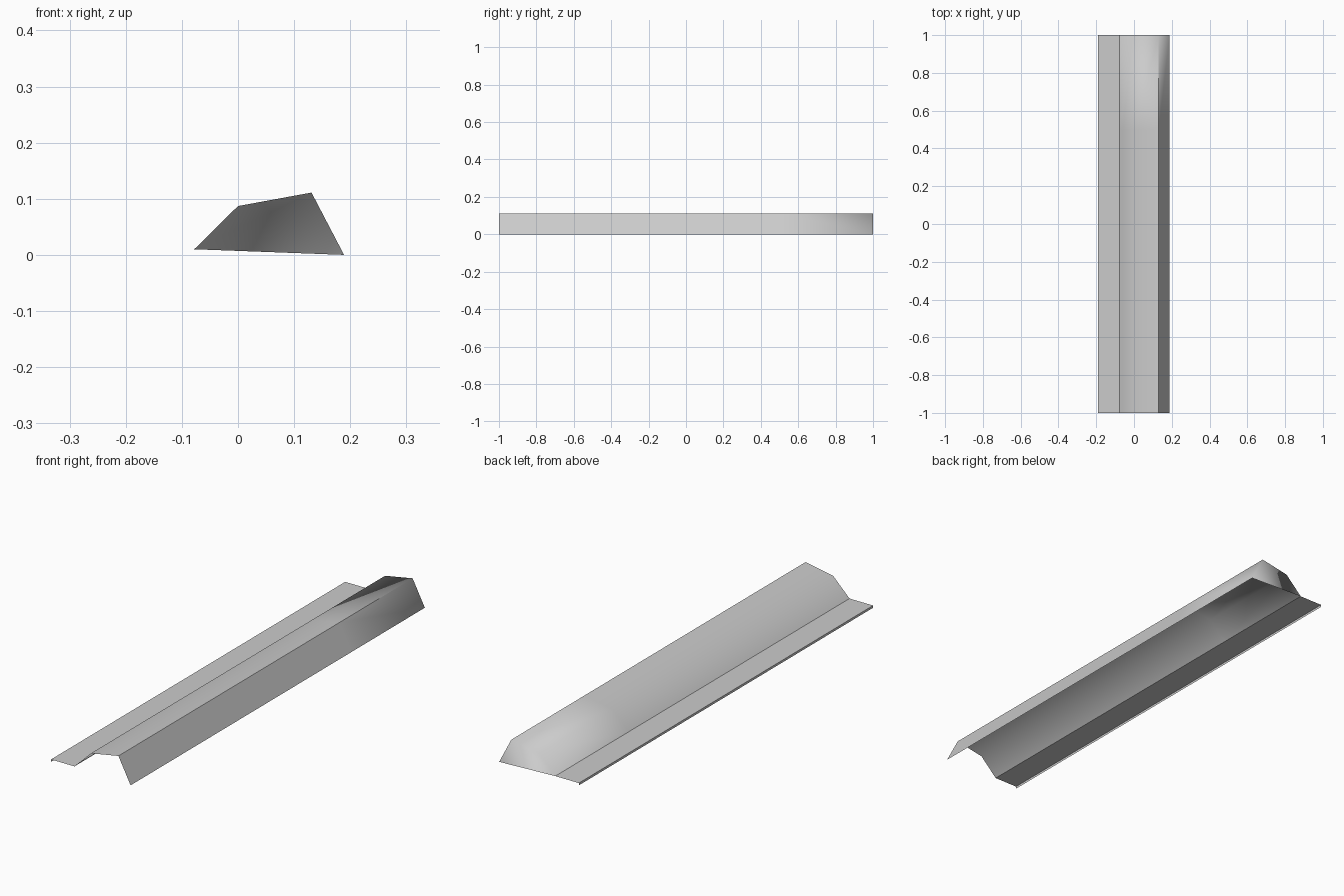
import bpy
import bmesh

cube = bpy.data.objects.get("Cube")
if cube:
    bpy.data.objects.remove(cube, do_unlink=True)

grey = bpy.data.materials.new("plain_grey")
grey.use_nodes = True
colour = (0.6, 0.6, 0.6, 1)
grey.diffuse_color = colour
grey.node_tree.nodes["Principled BSDF"].inputs["Base Color"].default_value = colour

# Cross-section: lip, flange, inner slope, crown, outer wall
profile = [(-0.19, 0), (-0.19, 0.01), (-0.078, 0.01),
           (0, 0.087), (0.131, 0.111), (0.189, 0)]
folds = (1, 2, 4)
stations = (-1, 0.5, 1)

bm = bmesh.new()
rows = [[bm.verts.new((x, y, z)) for x, z in profile] for y in stations]

# Sheet swept along the length
for near, far in zip(rows, rows[1:]):
    for i in range(len(profile) - 1):
        bm.faces.new((near[i], near[i + 1], far[i + 1], far[i]))

# Closed back end; the front end and the underside stay open
bm.faces.new(rows[-1][2:])

# Smooth shading with crisp lengthwise folds
for face in bm.faces:
    face.smooth = True
for near, far in zip(rows, rows[1:]):
    for i in folds:
        bm.edges.get((near[i], far[i])).smooth = False

mesh = bpy.data.meshes.new("trim_strip")
bm.to_mesh(mesh)
bm.free()
mesh.materials.append(grey)
strip = bpy.data.objects.new("trim_strip", mesh)
bpy.context.collection.objects.link(strip)
